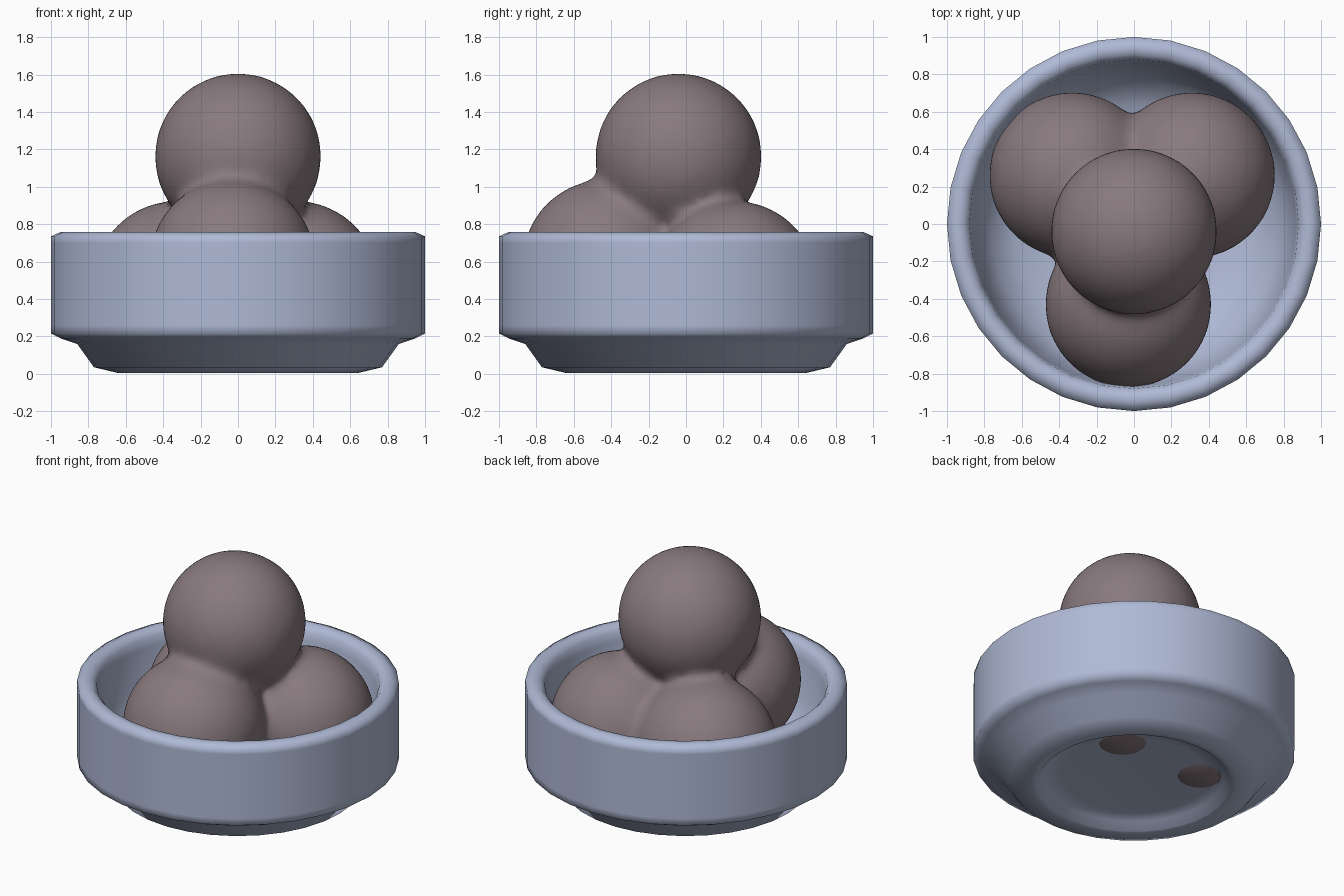
import bpy, bmesh, math
from mathutils import Matrix

if "Cube" in bpy.data.objects:
    bpy.data.objects.remove(bpy.data.objects["Cube"])


def material(name, color):
    m = bpy.data.materials.new(name)
    m.diffuse_color = (*color, 1)
    m.use_nodes = True
    m.node_tree.nodes["Principled BSDF"].inputs["Base Color"].default_value = m.diffuse_color
    return m


def finish(bm, name, mat):
    bmesh.ops.recalc_face_normals(bm, faces=bm.faces)
    for f in bm.faces:
        f.smooth = True
    me = bpy.data.meshes.new(name)
    bm.to_mesh(me)
    bm.free()
    me.materials.append(mat)
    ob = bpy.data.objects.new(name, me)
    bpy.context.collection.objects.link(ob)
    return ob


def lathe(name, profile, mat, segments=32):
    """Revolve (radius, z) points around z; both ends lie on the axis."""
    bm = bmesh.new()
    rings = []
    for r, z in profile:
        if r == 0:
            rings.append([bm.verts.new((0, 0, z))] * segments)
        else:
            rings.append([bm.verts.new((r * math.cos(a), r * math.sin(a), z))
                          for a in (2 * math.pi * i / segments for i in range(segments))])
    for lo, hi in zip(rings, rings[1:]):
        for i in range(segments):
            j = (i + 1) % segments
            corners = list(dict.fromkeys((lo[i], lo[j], hi[j], hi[i])))
            bm.faces.new(corners)
    return finish(bm, name, mat)


glaze = material("pale blue ceramic", (0.43, 0.49, 0.67))
cream = material("mauve brown ice cream", (0.25, 0.195, 0.21))

# Bowl: recessed underside, stepped foot, straight wall, rounded rim, curved inside
lathe("bowl", [
    (0, 0.065), (0.45, 0.063), (0.56, 0.052), (0.60, 0.004), (0.64, 0.004),
    (0.77, 0.035), (0.86, 0.16), (0.95, 0.19), (1.0, 0.215), (1.0, 0.26),
    (1.0, 0.70), (1.0, 0.735), (0.95, 0.758), (0.91, 0.752), (0.88, 0.72),
    (0.87, 0.66), (0.84, 0.42), (0.77, 0.26), (0.64, 0.16), (0.45, 0.12), (0, 0.11),
], glaze)

# Scoops: three in the bowl, one on top, melted together at the joins
bm = bmesh.new()
for centre in [(-0.03, -0.43, 0.595), (-0.33, 0.26, 0.48),
               (0.31, 0.26, 0.48), (0, -0.04, 1.162)]:
    bmesh.ops.create_icosphere(bm, subdivisions=4, radius=0.446,
                               matrix=Matrix.Translation(centre))
scoops = finish(bm, "ice_cream_scoops", cream)
remesh = scoops.modifiers.new("merge", 'REMESH')
remesh.mode = 'VOXEL'
remesh.voxel_size = 0.03
remesh.use_smooth_shade = True
melt = scoops.modifiers.new("melt", 'SMOOTH')
melt.factor = 0.5
melt.iterations = 12
